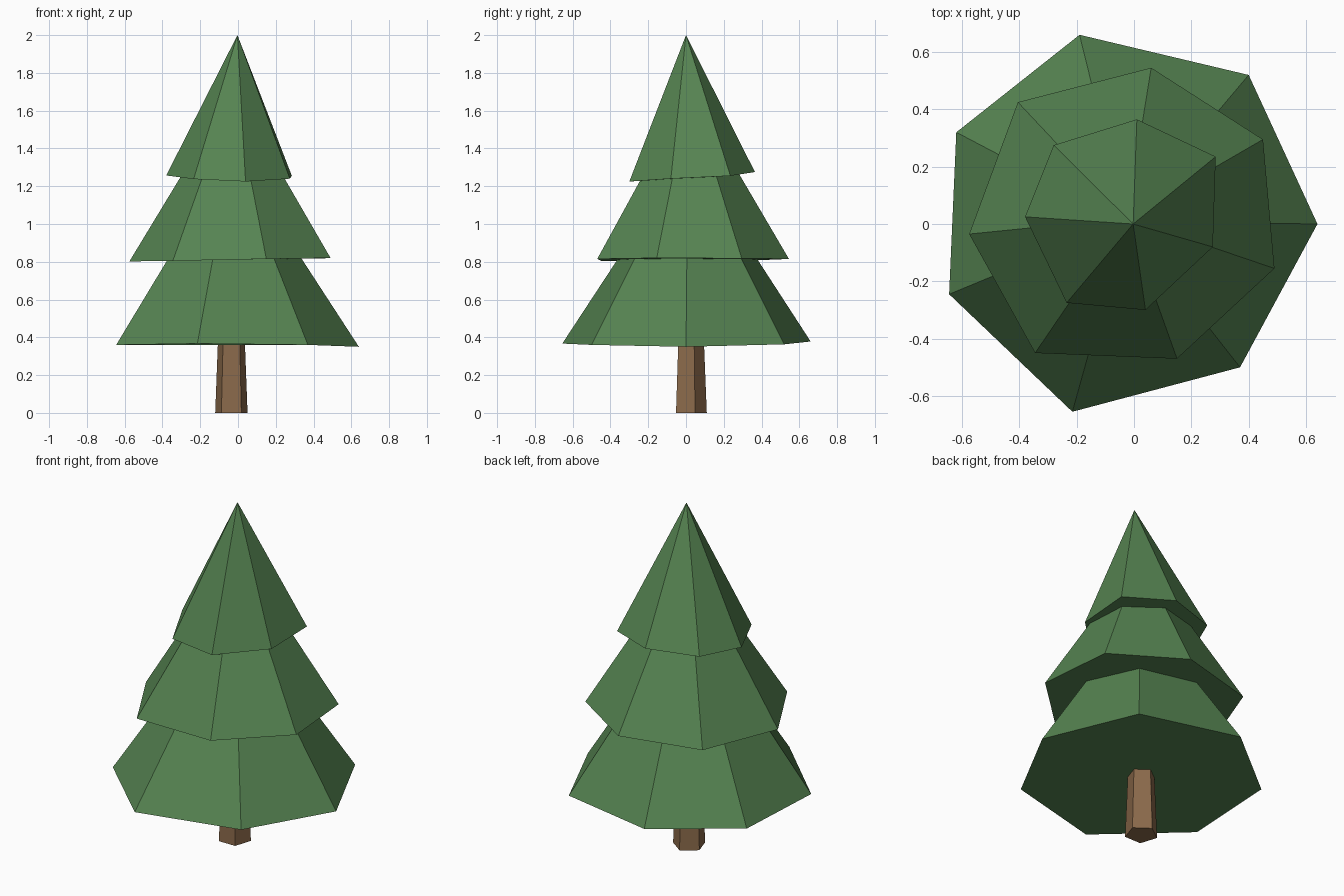
import bpy
import bmesh
from math import cos, sin, radians
from mathutils import Vector

cube = bpy.data.objects.get("Cube")
if cube:
    bpy.data.objects.remove(cube, do_unlink=True)


def make_material(name, colour):
    mat = bpy.data.materials.new(name)
    mat.use_nodes = True
    mat.diffuse_color = (*colour, 1)
    mat.node_tree.nodes["Principled BSDF"].inputs["Base Color"].default_value = (*colour, 1)
    return mat


def finish(bm, name, mat):
    """Turn a bmesh into a flat-shaded object with one material."""
    bmesh.ops.recalc_face_normals(bm, faces=bm.faces[:])
    mesh = bpy.data.meshes.new(name)
    bm.to_mesh(mesh)
    bm.free()
    mesh.materials.append(mat)
    obj = bpy.data.objects.new(name, mesh)
    bpy.context.collection.objects.link(obj)
    return obj


def foliage_tier(name, rim, apex, mat):
    """Closed faceted cone from an uneven rim up to an apex."""
    bm = bmesh.new()
    ring = [bm.verts.new(p) for p in rim]
    tip = bm.verts.new(apex)
    bm.faces.new(ring)
    for a, b in zip(ring, ring[1:] + ring[:1]):
        bm.faces.new((a, b, tip))
    return finish(bm, name, mat)


def tapered_post(name, centre, sides, bottom_radius, top_radius, height, mat):
    """Closed tapered prism with one corner turned to the back."""
    bm = bmesh.new()
    rings = []
    for radius, z in ((bottom_radius, 0), (top_radius, height)):
        angles = [radians(90 + 360 * i / sides) for i in range(sides)]
        rings.append([bm.verts.new(Vector((centre[0] + radius * cos(a),
                                           centre[1] + radius * sin(a), z)))
                      for a in angles])
    low, high = rings
    bm.faces.new(low)
    bm.faces.new(high)
    for i in range(sides):
        j = (i + 1) % sides
        bm.faces.new((low[i], low[j], high[j], high[i]))
    return finish(bm, name, mat)


green = make_material("needle green", (0.093, 0.231, 0.084))
brown = make_material("bark brown", (0.258, 0.144, 0.07))

# Trunk
tapered_post("trunk", (-0.035, 0.02), 5, 0.09, 0.072, 0.45, brown)

# Foliage, from the widest tier to the pointed top
foliage_tier("lower_branches", [
    (0.64, 0, 0.35), (0.4, 0.52, 0.363), (-0.19, 0.66, 0.378), (-0.62, 0.32, 0.365),
    (-0.645, -0.245, 0.36), (-0.215, -0.655, 0.367), (0.37, -0.5, 0.36),
], (-0.03, 0.01, 1.38), green)

foliage_tier("middle_branches", [
    (0.06, 0.545, 0.815), (-0.405, 0.425, 0.81), (-0.575, -0.035, 0.802),
    (-0.345, -0.45, 0.805), (0.15, -0.47, 0.815), (0.49, -0.155, 0.82), (0.45, 0.295, 0.818),
], (-0.025, 0.02, 1.71), green)

foliage_tier("upper_branches", [
    (0.01, 0.365, 1.275), (-0.28, 0.275, 1.27), (-0.38, 0.025, 1.257),
    (-0.235, -0.275, 1.238), (0.04, -0.3, 1.225), (0.275, -0.08, 1.24), (0.285, 0.235, 1.255),
], (-0.003, 0, 2), green)
